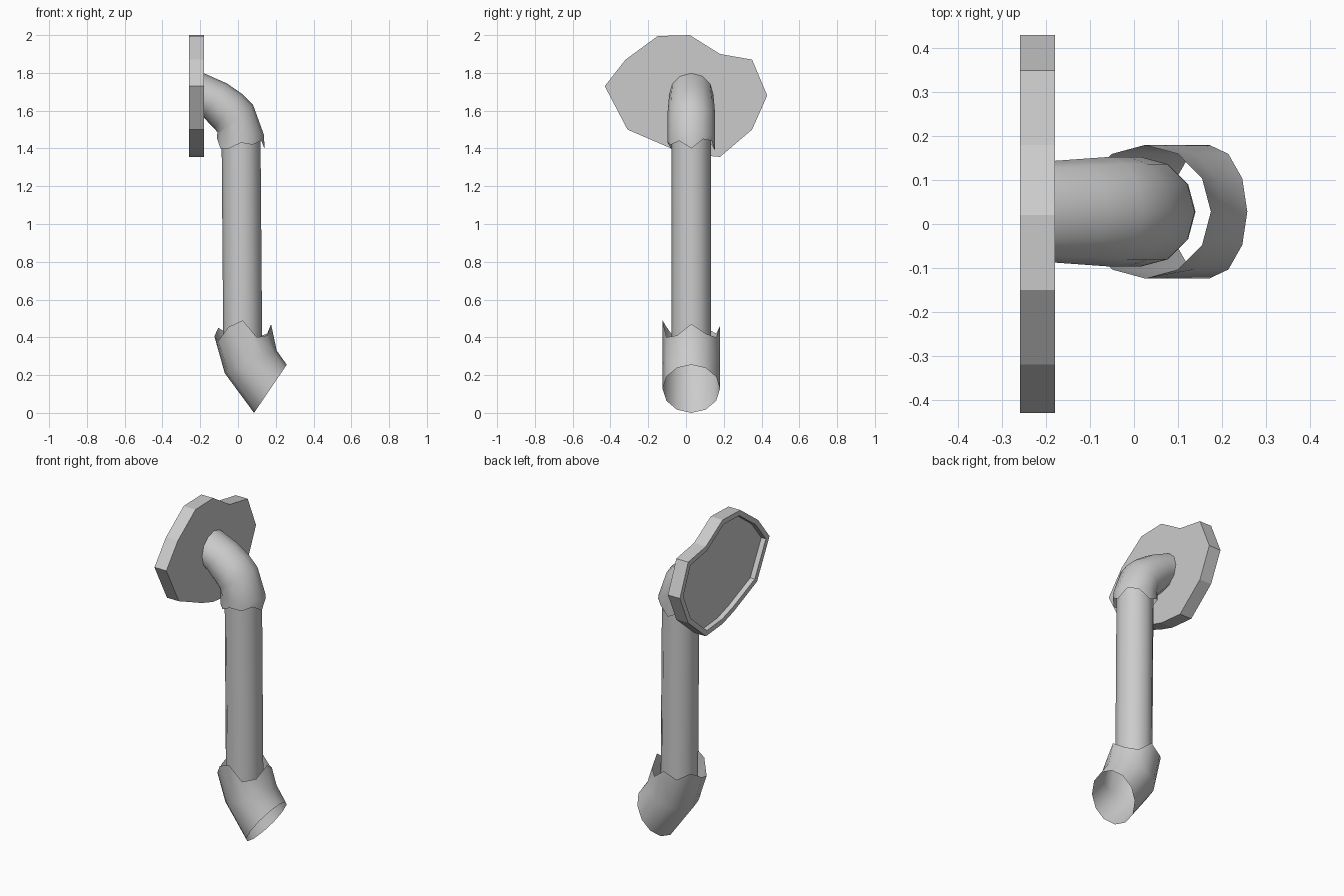
import bpy, bmesh, math

if "Cube" in bpy.data.objects:
    bpy.data.objects.remove(bpy.data.objects["Cube"])

SIDES = 12
PIPE_Y = 0.028

grey = bpy.data.materials.new("plain_grey")
grey.diffuse_color = (0.6, 0.6, 0.6, 1)
grey.use_nodes = True
grey.node_tree.nodes["Principled BSDF"].inputs["Base Color"].default_value = grey.diffuse_color


def finish(bm, name, smooth):
    bmesh.ops.recalc_face_normals(bm, faces=bm.faces[:])
    for f in bm.faces:
        f.smooth = smooth
    mesh = bpy.data.meshes.new(name)
    bm.to_mesh(mesh)
    bm.free()
    mesh.materials.append(grey)
    obj = bpy.data.objects.new(name, mesh)
    bpy.context.collection.objects.link(obj)
    return obj


def tube(name, rings, jagged=None):
    """Open tube through rings (x_left, z_left, x_right, z_right, half depth);
    jagged gives the heights of the broken first rim."""
    bm = bmesh.new()
    loops = []
    for i, (xl, zl, xr, zr, ry) in enumerate(rings):
        loop = []
        for k in range(SIDES):
            a = 2 * math.pi * k / SIDES
            x = (xl + xr) / 2 + (xr - xl) / 2 * math.cos(a)
            z = (zl + zr) / 2 + (zr - zl) / 2 * math.cos(a)
            if i == 0 and jagged:
                z = jagged[k]
            loop.append(bm.verts.new((x, PIPE_Y + ry * math.sin(a), z)))
        loops.append(loop)
    for lo, hi in zip(loops, loops[1:]):
        for k in range(SIDES):
            n = (k + 1) % SIDES
            bm.faces.new((lo[k], lo[n], hi[n], hi[k]))
    return finish(bm, name, True)


# wall plate: irregular outline extruded, with a recessed back
outline = [(-0.43, 1.73), (-0.32, 1.87), (-0.15, 1.995), (0.02, 2.0),
           (0.18, 1.9), (0.35, 1.87), (0.43, 1.68), (0.35, 1.5),
           (0.18, 1.355), (0.02, 1.37), (-0.09, 1.405), (-0.31, 1.5)]
bm = bmesh.new()
back = bm.faces.new([bm.verts.new((-0.26, y, z)) for y, z in outline])
ext = bmesh.ops.extrude_face_region(bm, geom=[back], use_keep_orig=True)
bmesh.ops.translate(bm, vec=(0.08, 0, 0),
                    verts=[g for g in ext["geom"] if isinstance(g, bmesh.types.BMVert)])
bmesh.ops.recalc_face_normals(bm, faces=bm.faces[:])
bmesh.ops.inset_region(bm, faces=[back], thickness=0.03, use_even_offset=True)
bmesh.ops.inset_region(bm, faces=[back], thickness=0.001)
bmesh.ops.translate(bm, vec=(0.03, 0, 0), verts=list(back.verts))
finish(bm, "wall_plate", False)

# long straight pipe
tube("straight_pipe", [(-0.078, 0.37, 0.128, 0.37, 0.104),
                       (-0.087, 1.47, 0.119, 1.47, 0.104)])

# upper elbow bending into the plate
tube("upper_elbow", [(-0.11, 1.42, 0.14, 1.42, 0.125),
                     (-0.11, 1.475, 0.138, 1.47, 0.125),
                     (-0.108, 1.485, 0.08, 1.63, 0.125),
                     (-0.125, 1.505, 0.02, 1.69, 0.125),
                     (-0.185, 1.567, -0.06, 1.745, 0.12),
                     (-0.2, 1.585, -0.185, 1.8, 0.115)],
     jagged=[1.40, 1.45, 1.44, 1.39, 1.42, 1.45,
             1.45, 1.40, 1.40, 1.43, 1.42, 1.44])

# lower spout with a broken upper rim
tube("lower_spout", [(-0.125, 0.405, 0.175, 0.47, 0.152),
                     (-0.07, 0.21, 0.205, 0.33, 0.152),
                     (0.085, 0.0, 0.258, 0.255, 0.152)],
     jagged=[0.47, 0.42, 0.40, 0.46, 0.42, 0.45,
             0.405, 0.38, 0.455, 0.49, 0.40, 0.41])
